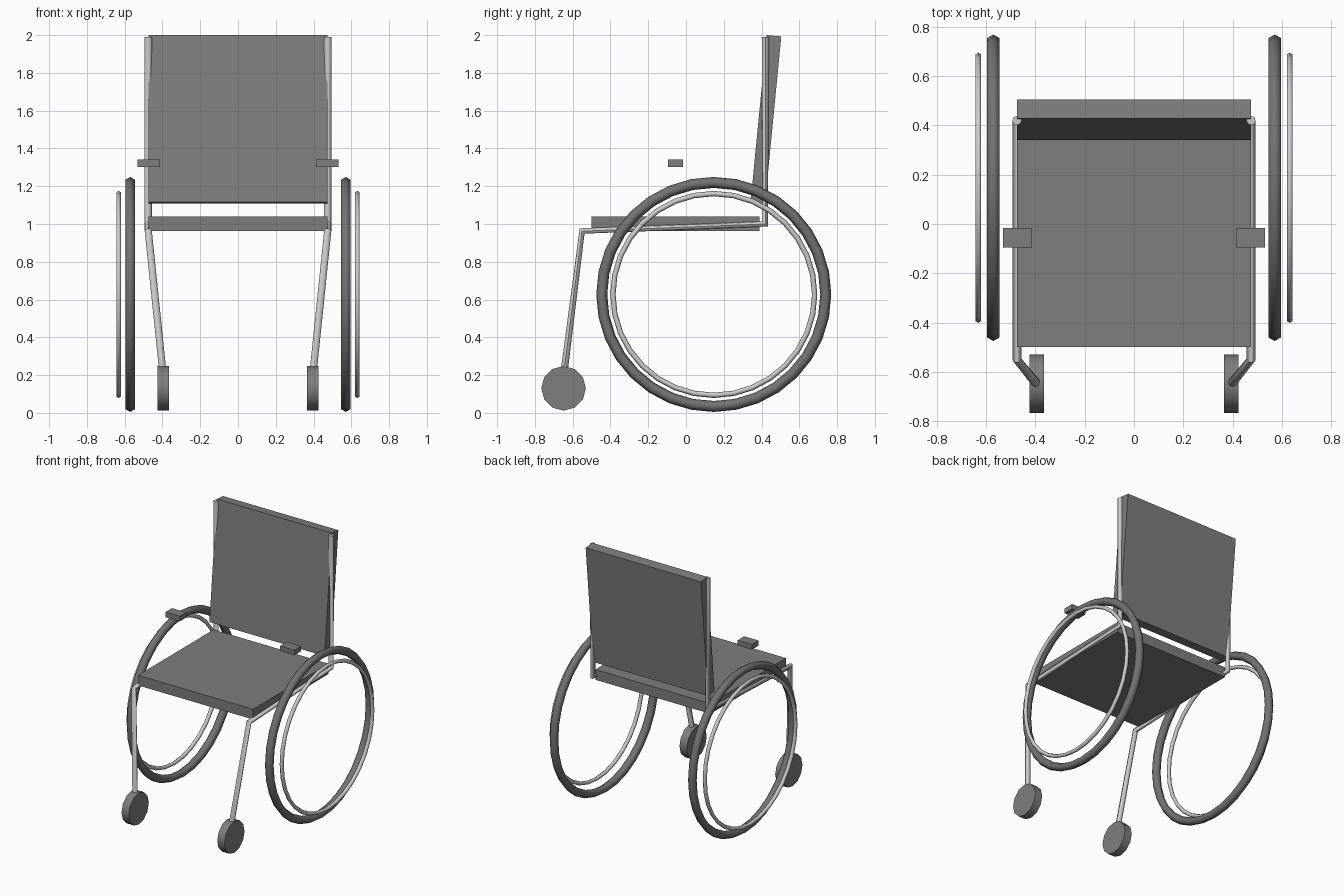
import bpy
import math

if "Cube" in bpy.data.objects:
    bpy.data.objects.remove(bpy.data.objects["Cube"])


def material(name, value):
    mat = bpy.data.materials.new(name)
    mat.diffuse_color = (value, value, value, 1)
    mat.use_nodes = True
    mat.node_tree.nodes["Principled BSDF"].inputs["Base Color"].default_value = mat.diffuse_color
    return mat


DARK = material("dark_fabric", 0.21)
RUBBER = material("rubber", 0.17)
METAL = material("metal", 0.6)


def finish(name, mat, smooth_angle=None):
    ob = bpy.context.object
    ob.name = name
    ob.data.materials.append(mat)
    if smooth_angle:
        bpy.ops.object.shade_smooth_by_angle(angle=math.radians(smooth_angle))
    return ob


def box(name, center, size, tilt=0.0):
    bpy.ops.mesh.primitive_cube_add(size=1, location=center, rotation=(tilt, 0, 0))
    finish(name, DARK).scale = size


def ring(name, x, major, minor, mat):
    # Upright hoop around the rear axle
    bpy.ops.mesh.primitive_torus_add(
        location=(x, 0.147, 0.627), rotation=(0, math.pi / 2, 0),
        major_segments=32, minor_segments=6,
        major_radius=major, minor_radius=minor)
    finish(name, mat, 70)


def tube(name, points, radius):
    curve = bpy.data.curves.new(name, 'CURVE')
    curve.dimensions = '3D'
    curve.bevel_depth = radius
    curve.bevel_resolution = 2
    curve.use_fill_caps = True
    spline = curve.splines.new('POLY')
    spline.points.add(len(points) - 1)
    for p, co in zip(spline.points, points):
        p.co = (*co, 1)
    ob = bpy.data.objects.new(name, curve)
    bpy.context.collection.objects.link(ob)
    bpy.ops.object.select_all(action='DESELECT')
    bpy.context.view_layer.objects.active = ob
    ob.select_set(True)
    bpy.ops.object.convert(target='MESH')
    finish(name, METAL, 50)


# Seat cushion and reclined backrest
box("seat", (0, -0.055, 1.002), (0.95, 0.89, 0.076))
box("backrest", (0, 0.423, 1.554), (0.95, 0.077, 0.889), tilt=-0.097)

for label, s in (("left", -1), ("right", 1)):
    # Rear wheel tyre and hand rim
    ring(label + "_rear_wheel", s * 0.571, 0.593, 0.029, RUBBER)
    ring(label + "_hand_rim", s * 0.632, 0.534, 0.014, METAL)

    # Bent frame tube: back post, seat rail, front leg
    tube(label + "_frame_tube", [
        (s * 0.475, 0.42, 1.99),
        (s * 0.475, 0.42, 1.0),
        (s * 0.475, -0.55, 0.963),
        (s * 0.39, -0.655, 0.14)], 0.019)

    # Front caster wheel
    bpy.ops.mesh.primitive_cylinder_add(
        vertices=12, radius=0.118, depth=0.06,
        location=(s * 0.395, -0.648, 0.13), rotation=(0, math.pi / 2, 0))
    finish(label + "_caster", DARK, 40)

    # Small armrest pad
    box(label + "_armrest", (s * 0.473, -0.056, 1.322), (0.118, 0.078, 0.038))
